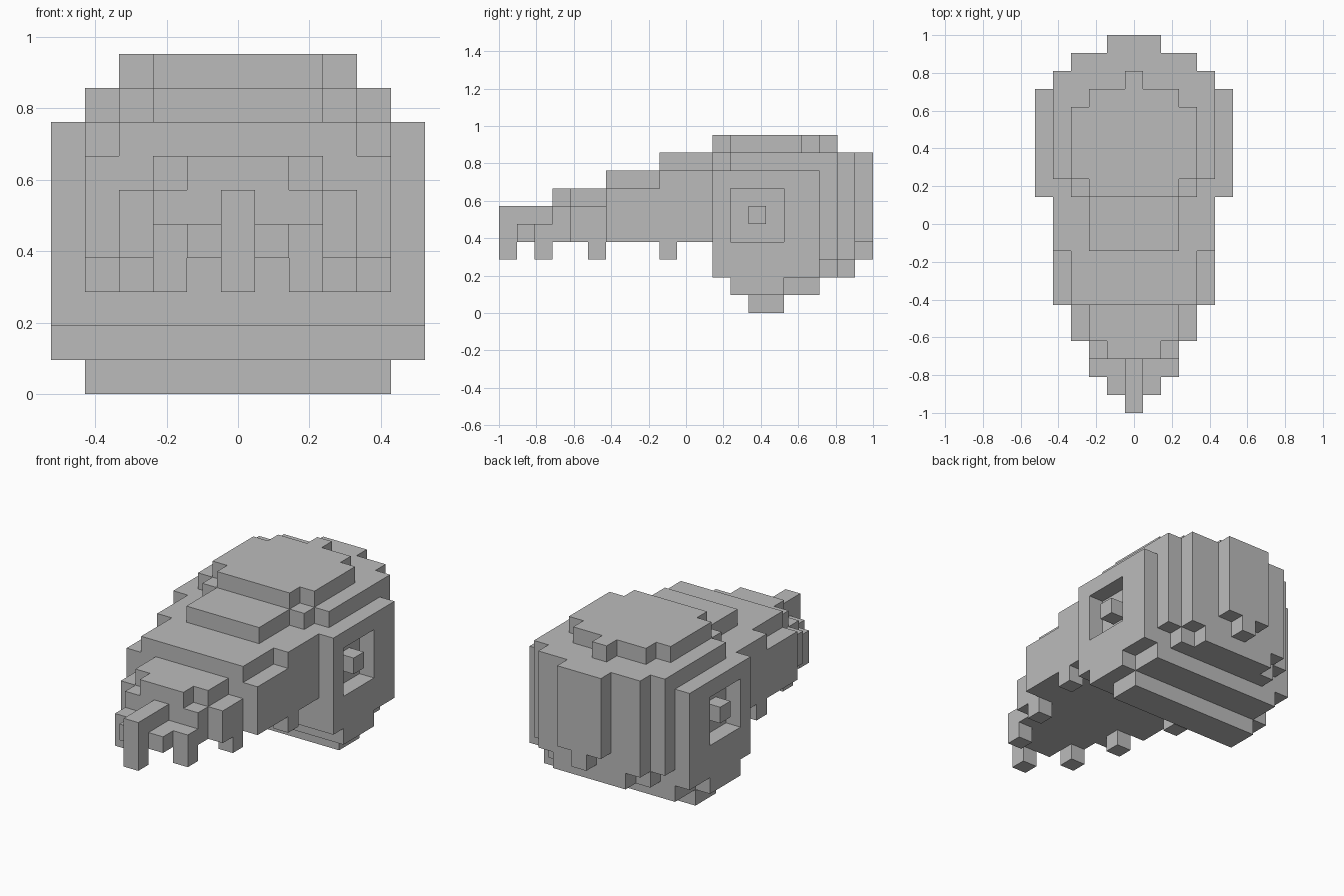
import bpy
import bmesh
from mathutils import Vector

if "Cube" in bpy.data.objects:
    bpy.data.objects.remove(bpy.data.objects["Cube"], do_unlink=True)

UNIT = 2 / 21  # edge of one block; the model is 21 blocks long

material = bpy.data.materials.new("plain grey")
material.use_nodes = True
GREY = (0.5, 0.5, 0.5, 1)
material.diffuse_color = GREY
material.node_tree.nodes["Principled BSDF"].inputs["Base Color"].default_value = GREY


def block(half, y0, y1, z0, z1):
    """Cells of a box centred on the mirror plane, limits inclusive."""
    return {(x, y, z) for x in range(-half, half + 1)
            for y in range(y0, y1 + 1) for z in range(z0, z1 + 1)}


def pair(x, y, z):
    return {(x, y, z), (-x, y, z)}


def join(*boxes):
    return set().union(*(block(*b) for b in boxes))


parts = {}

# Stepped snout, from the nose tip back to the cheeks
parts["snout"] = join(
    (0, 0, 2, 4, 5), (1, 1, 1, 4, 4), (2, 2, 2, 4, 4),
    (2, 3, 3, 4, 5), (1, 3, 3, 6, 6),
    (3, 4, 5, 4, 5), (2, 4, 5, 6, 6),
    (4, 6, 11, 4, 6), (3, 6, 8, 7, 7), (4, 9, 11, 7, 7))

# Brow step in front of the crown
parts["brow"] = join((2, 9, 11, 8, 8), (3, 12, 12, 8, 8))

# Main skull with its rounded back
parts["cranium"] = join(
    (5, 12, 17, 2, 7), (4, 13, 18, 8, 8),
    (4, 18, 18, 3, 7), (3, 18, 18, 2, 2),
    (3, 19, 19, 3, 8), (2, 19, 19, 2, 2),
    (1, 20, 20, 4, 8), (0, 20, 20, 3, 3))

# Raised crown plate
parts["crown"] = join((2, 12, 12, 9, 9), (3, 13, 16, 9, 9),
                      (2, 17, 17, 9, 9), (0, 18, 18, 9, 9))

# Stepped base under the skull
parts["base"] = join((5, 13, 15, 1, 1), (4, 16, 17, 1, 1), (4, 14, 15, 0, 0))

# Teeth along the snout edge
parts["teeth"] = {(0, 0, 3)} | pair(2, 2, 3) | pair(3, 5, 3) | pair(4, 9, 3)

# Eye sockets cut one block deep, each with a pupil in the middle
for y in range(13, 16):
    for z in range(4, 7):
        parts["cranium"] -= pair(5, y, z)
parts["pupils"] = pair(5, 14, 5)

occupied = set().union(*parts.values())


def build(name, cells):
    """Make a mesh of the exposed block sides."""
    bm = bmesh.new()
    for cell in sorted(cells):
        centre = Vector((cell[0], cell[1] - 10, cell[2] + 0.5))
        for axis in range(3):
            for sign in (-1, 1):
                near = list(cell)
                near[axis] += sign
                if tuple(near) in occupied:
                    continue
                n, u, v = Vector(), Vector(), Vector()
                n[axis] = sign / 2
                u[(axis + 1) % 3] = 0.5
                v[(axis + 2) % 3] = sign / 2
                corners = (-u - v, u - v, u + v, v - u)
                bm.faces.new([bm.verts.new((centre + n + c) * UNIT) for c in corners])
    bmesh.ops.remove_doubles(bm, verts=bm.verts, dist=UNIT / 100)
    mesh = bpy.data.meshes.new(name)
    bm.to_mesh(mesh)
    bm.free()
    mesh.materials.append(material)
    bpy.context.collection.objects.link(bpy.data.objects.new(name, mesh))


for part_name, part_cells in parts.items():
    build(part_name, part_cells)
